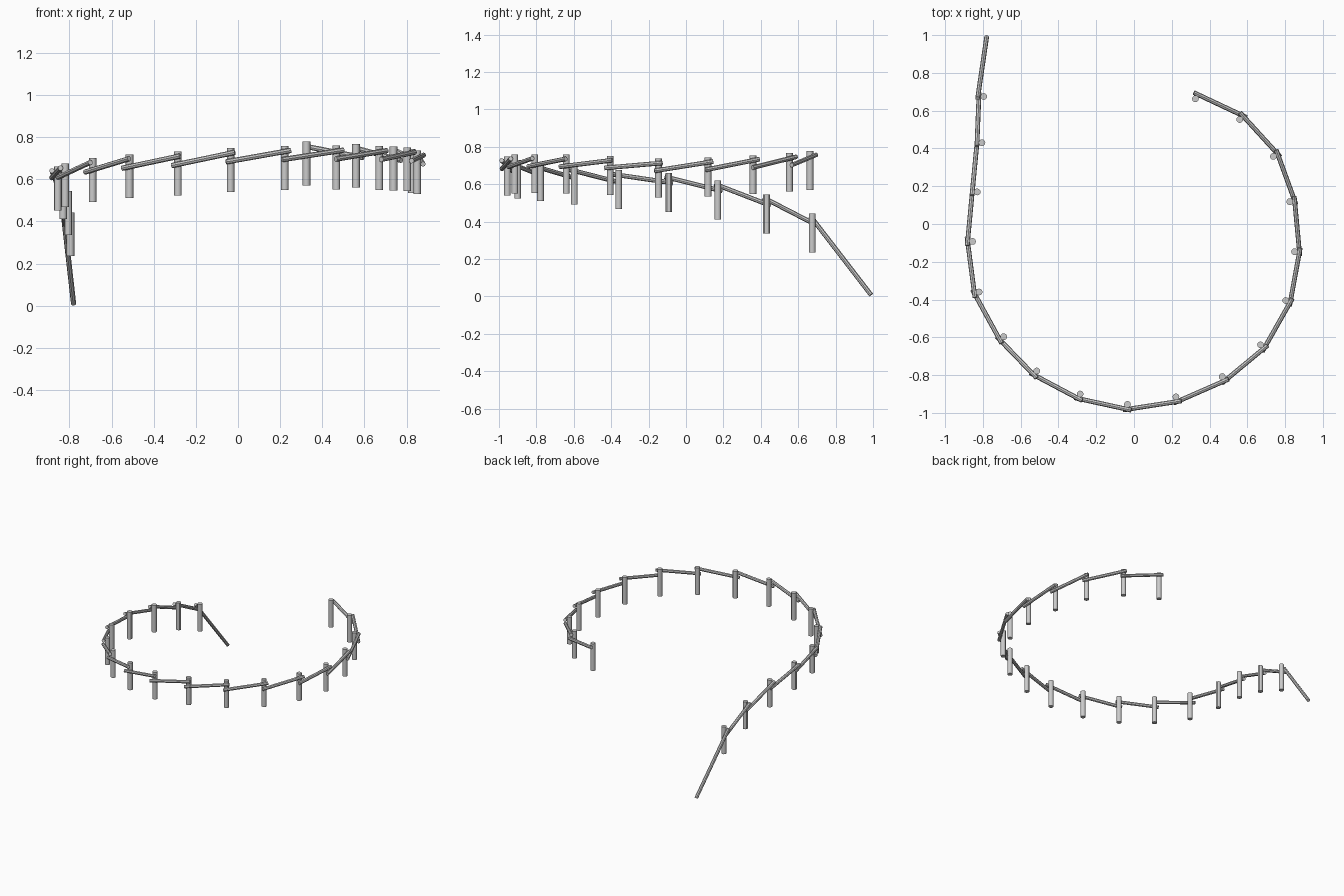
import bpy
from mathutils import Vector

if "Cube" in bpy.data.objects:
    bpy.data.objects.remove(bpy.data.objects["Cube"])

POST_H, POST_R = 0.208, 0.018
RAIL_R = 0.0125

# post centre x, y and post top z, walking round the spiral from the high end
posts = [(0.325, 0.663, 0.778), (0.56, 0.553, 0.768), (0.738, 0.358, 0.755),
         (0.825, 0.118, 0.743), (0.85, -0.147, 0.737), (0.803, -0.405, 0.751),
         (0.67, -0.64, 0.758), (0.467, -0.808, 0.760), (0.222, -0.915, 0.758),
         (-0.035, -0.955, 0.748), (-0.285, -0.9, 0.731), (-0.515, -0.778, 0.718),
         (-0.69, -0.597, 0.700), (-0.82, -0.36, 0.675), (-0.855, -0.092, 0.660),
         (-0.83, 0.17, 0.619), (-0.805, 0.43, 0.544), (-0.795, 0.675, 0.443)]


def cylinder(name, a, b, radius, sides):
    a, b = Vector(a), Vector(b)
    d = b - a
    bpy.ops.mesh.primitive_cylinder_add(vertices=sides, radius=radius, depth=d.length,
                                        location=(a + b) / 2)
    ob = bpy.context.object
    ob.name = name
    ob.rotation_euler = d.to_track_quat('Z', 'Y').to_euler()
    bpy.ops.object.shade_smooth_by_angle()
    return ob


# upright posts
for x, y, top in posts:
    cylinder("post", (x, y, top - POST_H), (x, y, top), POST_R, 12)

# rail joints sit just outside each post
joints = []
for i, p in enumerate(posts):
    p0, p1 = posts[max(i - 1, 0)], posts[min(i + 1, len(posts) - 1)]
    t = Vector((p1[0] - p0[0], p1[1] - p0[1], 0)).normalized()
    out = Vector((-t.y, t.x, 0))
    joints.append(Vector(p) + out * 0.026)

# straight rails, each lapping past the next one at the posts
for i, (a, b) in enumerate(zip(joints, joints[1:])):
    hi = a + Vector((0, 0, -0.025))
    lo = b + Vector((0, 0, -0.062 if i < 13 else -0.05))
    lap = (lo - hi).normalized() * 0.022
    cylinder("rail", hi - lap, lo + lap, RAIL_R, 8)

# end rail running down to the ground
cylinder("end_rail", (-0.828, 0.665, 0.43), (-0.78, 0.99, 0.008), RAIL_R, 8)
